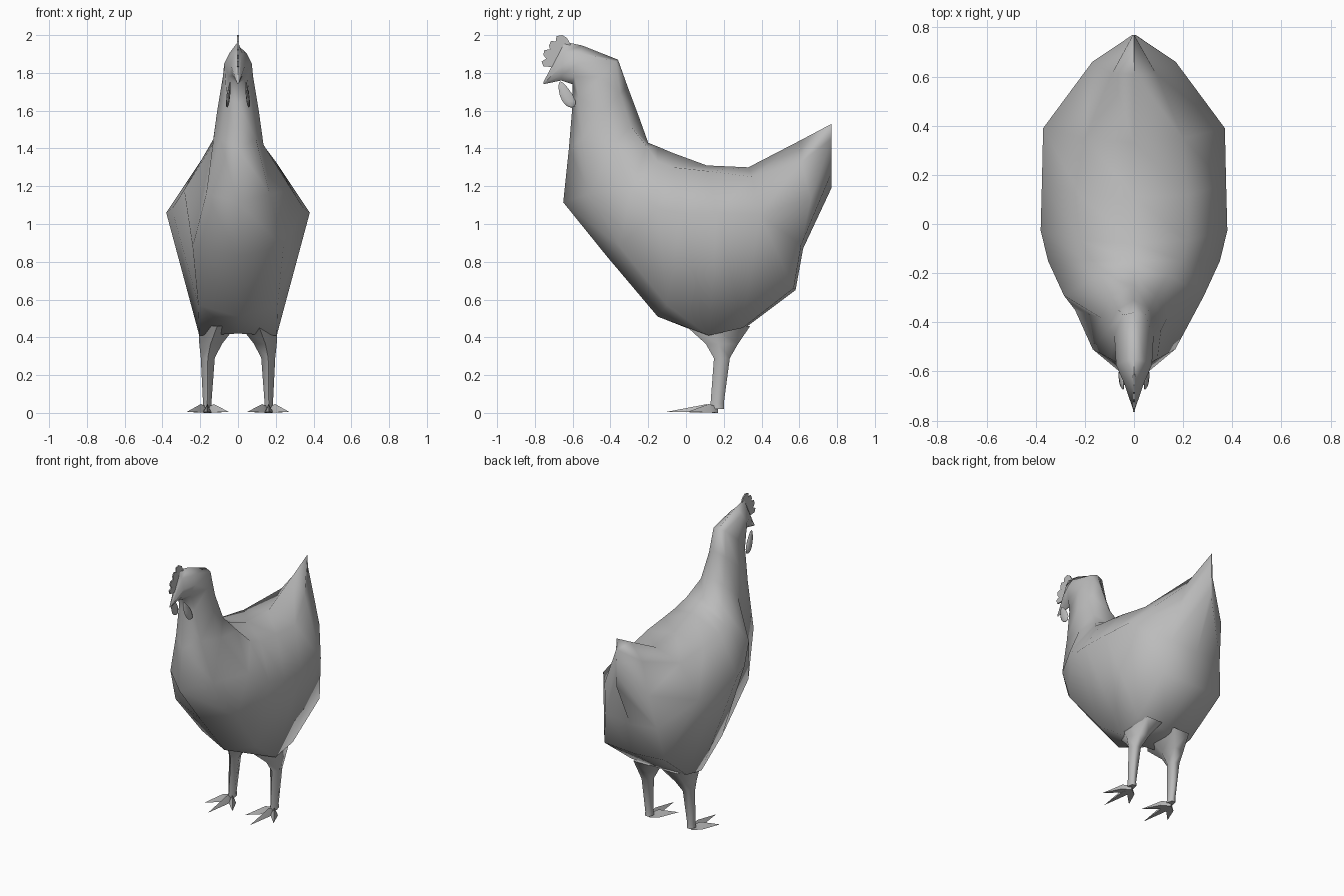
import bpy, bmesh, math
from mathutils import Vector

if "Cube" in bpy.data.objects:
    bpy.data.objects.remove(bpy.data.objects["Cube"])

grey = bpy.data.materials.new("plain grey")
grey.diffuse_color = (0.5, 0.5, 0.5, 1)
grey.use_nodes = True
grey.node_tree.nodes["Principled BSDF"].inputs["Base Color"].default_value = grey.diffuse_color


def finish(name, bm, angle=60):
    """Turn a bmesh into a smooth-shaded object."""
    bmesh.ops.remove_doubles(bm, verts=bm.verts, dist=0.0005)
    bmesh.ops.recalc_face_normals(bm, faces=bm.faces)
    me = bpy.data.meshes.new(name)
    bm.to_mesh(me)
    bm.free()
    me.materials.append(grey)
    ob = bpy.data.objects.new(name, me)
    bpy.context.collection.objects.link(ob)
    bpy.ops.object.select_all(action='DESELECT')
    ob.select_set(True)
    bpy.context.view_layer.objects.active = ob
    bpy.ops.object.shade_smooth_by_angle(angle=math.radians(angle))
    return ob


def loft(bm, rings):
    """Skin closed rings of equal count and cap both ends."""
    vs = [[bm.verts.new(p) for p in r] for r in rings]
    n = len(vs[0])
    for a, b in zip(vs, vs[1:]):
        for i in range(n):
            j = (i + 1) % n
            bm.faces.new((a[i], a[j], b[j], b[i]))
    bm.faces.new(vs[0])
    bm.faces.new(vs[-1])


# Body sections from tail to beak: top (y, z), shoulder, side and
# lower side (x, z and optional y), bottom (y, z)
SECTIONS = [
    ((0.77, 1.53), (0.004, 1.45), (0.006, 1.36), (0.004, 1.27), (0.77, 1.19)),
    ((0.61, 1.445), (0.09, 1.33), (0.17, 1.13, 0.66), (0.20, 0.89, 0.61), (0.62, 0.87)),
    ((0.33, 1.30), (0.20, 1.25), (0.37, 1.05, 0.39), (0.235, 0.66, 0.57), (0.58, 0.65)),
    ((0.11, 1.31), (0.22, 1.28), (0.375, 1.06), (0.215, 0.45, 0.30), (0.30, 0.44)),
    ((-0.08, 1.38), (0.22, 1.30), (0.38, 1.06), (0.205, 0.41, 0.12), (0.08, 0.42)),
    ((-0.15, 1.41), (0.20, 1.33), (0.35, 1.08), (0.21, 0.57, -0.10), (-0.15, 0.51)),
    ((-0.20, 1.43), (0.14, 1.41), (0.285, 1.18), (0.24, 0.88, -0.35), (-0.42, 0.83)),
    ((-0.25, 1.57), (0.09, 1.52), (0.135, 1.42), (0.168, 1.16, -0.51), (-0.65, 1.115)),
    ((-0.31, 1.73), (0.065, 1.69), (0.11, 1.60), (0.095, 1.45, -0.55), (-0.62, 1.40)),
    ((-0.36, 1.87), (0.045, 1.86), (0.08, 1.78), (0.06, 1.67), (-0.60, 1.64)),
    ((-0.55, 1.945), (0.045, 1.905), (0.073, 1.85), (0.05, 1.78), (-0.60, 1.74)),
    ((-0.645, 1.965), (0.02, 1.91), (0.038, 1.84), (0.025, 1.785), (-0.66, 1.76)),
    ((-0.755, 1.75), (0.003, 1.747), (0.004, 1.745), (0.003, 1.742), (-0.755, 1.74)),
]


def section_ring(top, shoulder, side, low, bottom):
    def at(x, z, y=None):
        t = (z - top[1]) / (bottom[1] - top[1])
        return (x, top[0] + (bottom[0] - top[0]) * t if y is None else y, z)
    half = [at(*p) for p in (shoulder, side, low)]
    return ([(0, *top)] + half + [(0, *bottom)] +
            [(-x, y, z) for x, y, z in reversed(half)])


bm = bmesh.new()
loft(bm, [section_ring(*s) for s in SECTIONS])
finish("body", bm, 75)

# Legs: five-sided sections (x, y, z, half width, half depth), thigh to foot
LEG = [(0.11, 0.17, 0.46, 0.10, 0.17), (0.145, 0.19, 0.365, 0.06, 0.085),
       (0.160, 0.19, 0.29, 0.037, 0.042), (0.163, 0.165, 0.05, 0.022, 0.035),
       (0.163, 0.165, 0.02, 0.025, 0.035)]
# Toe tips
TOES = [(0.163, -0.10, 0.012), (0.27, 0.01, 0.012), (0.05, 0.01, 0.012)]

for s, label in ((1, "left"), (-1, "right")):
    bm = bmesh.new()
    loft(bm, [[(s * (x + a * w), y + b * d, z)
               for a, b in ((0, -1), (1, -0.2), (0.6, 1), (-0.6, 1), (-1, -0.2))]
              for x, y, z, w, d in LEG])
    finish(label + "_leg", bm, 85)

    # Toes: flat-bottomed spikes from the ankle
    bm = bmesh.new()
    for tip in TOES:
        root, end = Vector((s * 0.163, 0.17, 0)), Vector((s * tip[0], tip[1], 0.006))
        along = (end - root).normalized()
        across = Vector((-along.y, along.x, 0)) * 0.024
        mid = root + along * 0.06
        base = [mid + across, mid - across, root + Vector((0, 0, 0.03)),
                mid + Vector((0, 0, 0.045))]
        a, b, u, m = [bm.verts.new(p) for p in base]
        t = bm.verts.new(end)
        r = bm.verts.new(root)
        for f in ((a, t, m), (b, m, t), (a, r, b, t), (a, m, u), (b, u, m),
                  (a, u, r), (b, r, u)):
            bm.faces.new(f)
    finish(label + "_toes", bm, 40)

    # Wattle: hanging teardrop beside the throat
    bm = bmesh.new()
    bmesh.ops.create_uvsphere(bm, u_segments=8, v_segments=6, radius=1)
    for v in bm.verts:
        taper = 0.75 - 0.25 * v.co.z
        v.co = (s * (0.05 - v.co.z * 0.008) + v.co.x * 0.012 * taper,
                -0.635 + v.co.y * 0.046 * taper - v.co.z * 0.03,
                1.685 + v.co.z * 0.07)
    finish(label + "_wattle", bm)

# Comb: thin lobed plate over the brow
bm = bmesh.new()
outline = [(-0.60, 1.93), (-0.63, 1.985), (-0.655, 2.0), (-0.685, 1.995),
           (-0.69, 1.965), (-0.715, 1.97), (-0.725, 1.945), (-0.72, 1.925),
           (-0.75, 1.92), (-0.755, 1.895), (-0.74, 1.875), (-0.765, 1.86),
           (-0.755, 1.835), (-0.70, 1.83), (-0.66, 1.87)]
sides = [[bm.verts.new((x, y, z)) for y, z in outline] for x in (-0.004, 0.004)]
for vs in sides:
    bm.faces.new(vs)
for i in range(len(outline)):
    j = (i + 1) % len(outline)
    bm.faces.new((sides[0][i], sides[0][j], sides[1][j], sides[1][i]))
finish("comb", bm, 40)
